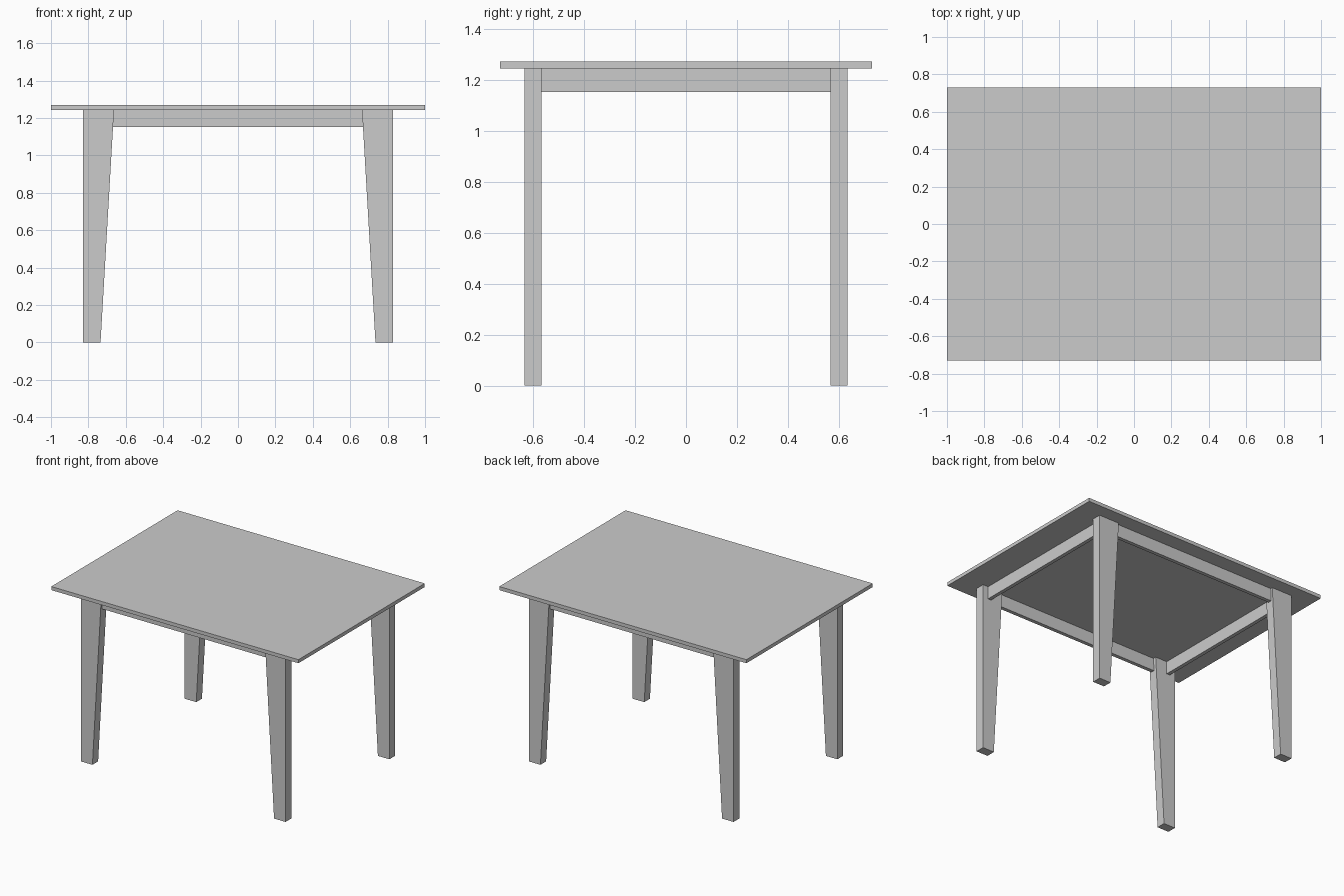
import bpy, bmesh

if "Cube" in bpy.data.objects:
    bpy.data.objects.remove(bpy.data.objects["Cube"])

TOP_Z, UNDER_Z, APRON_Z = 1.27, 1.244, 1.152


def add_object(name, bm):
    bmesh.ops.recalc_face_normals(bm, faces=bm.faces)
    mesh = bpy.data.meshes.new(name)
    bm.to_mesh(mesh)
    bm.free()
    obj = bpy.data.objects.new(name, mesh)
    bpy.context.collection.objects.link(obj)
    return obj


def box(name, x0, x1, y0, y1, z0, z1):
    bm = bmesh.new()
    bmesh.ops.create_cube(bm, size=1)
    for v in bm.verts:
        v.co = (x1 if v.co.x > 0 else x0,
                y1 if v.co.y > 0 else y0,
                z1 if v.co.z > 0 else z0)
    return add_object(name, bm)


def leg(name, sx, sy):
    # Straight outer edge, inner edge tapering toward the floor
    profile = [(0.828, 0), (0.828, UNDER_Z), (0.663, UNDER_Z), (0.735, 0)]
    bm = bmesh.new()
    face = bm.faces.new([bm.verts.new((sx * x, sy * 0.567, z)) for x, z in profile])
    ext = bmesh.ops.extrude_face_region(bm, geom=[face], use_keep_orig=True)
    verts = [g for g in ext["geom"] if isinstance(g, bmesh.types.BMVert)]
    bmesh.ops.translate(bm, verts=verts, vec=(0, sy * 0.066, 0))
    return add_object(name, bm)


# Table top
box("table_top", -1, 1, -0.73, 0.73, UNDER_Z, TOP_Z)

# Four tapered legs
for sx, side in ((-1, "left"), (1, "right")):
    for sy, end in ((-1, "front"), (1, "back")):
        leg(f"{end}_{side}_leg", sx, sy)

# Aprons running between the legs, slightly inset from their outer faces
box("front_apron", -0.667, 0.667, -0.617, -0.59, APRON_Z, UNDER_Z)
box("back_apron", -0.667, 0.667, 0.59, 0.617, APRON_Z, UNDER_Z)
box("left_apron", -0.785, -0.758, -0.567, 0.567, APRON_Z, UNDER_Z)
box("right_apron", 0.758, 0.785, -0.567, 0.567, APRON_Z, UNDER_Z)
